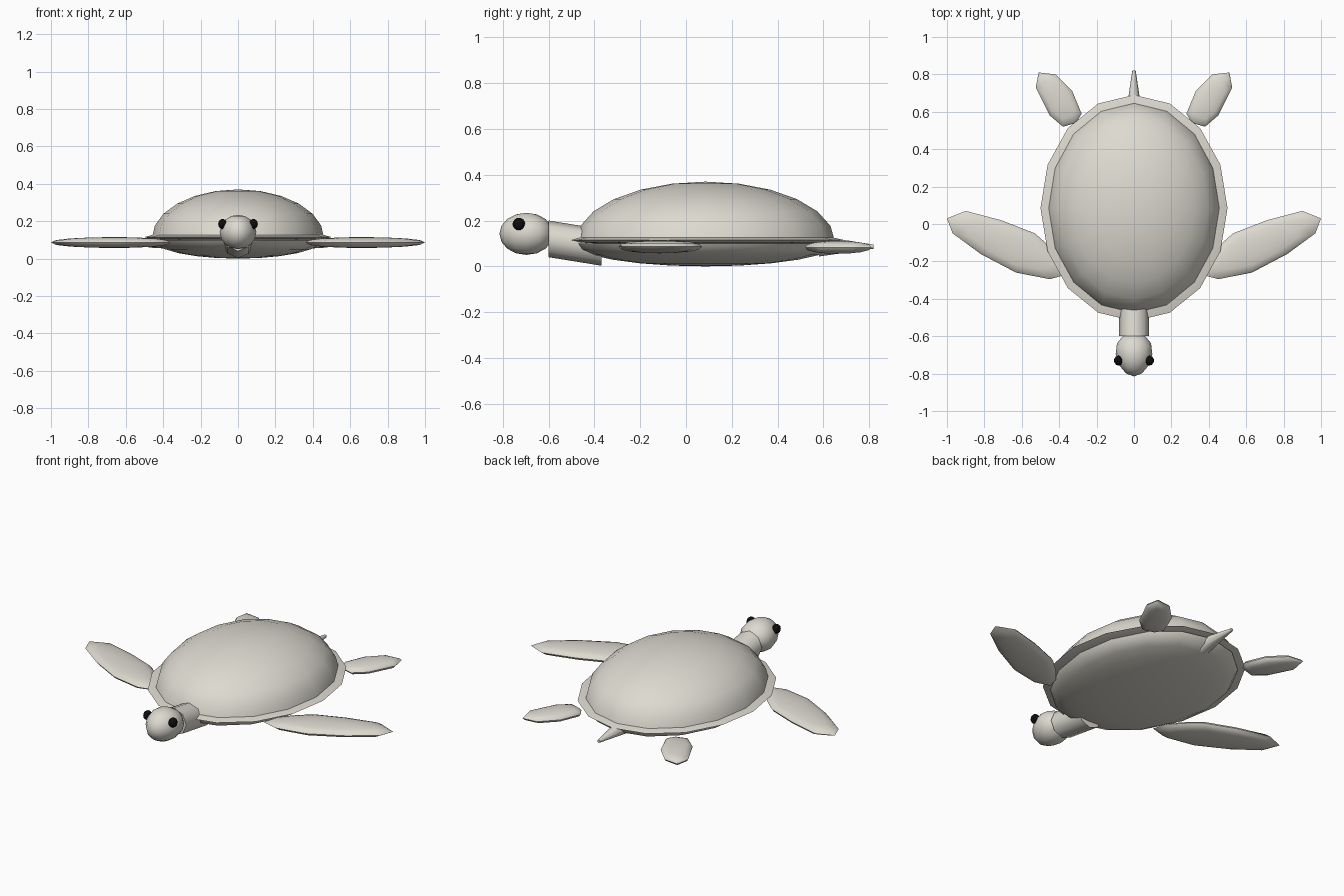
import bpy
import bmesh
import math
from mathutils import Vector, Matrix

cube = bpy.data.objects.get("Cube")
if cube:
    bpy.data.objects.remove(cube, do_unlink=True)


def make_material(name, color):
    mat = bpy.data.materials.new(name)
    mat.use_nodes = True
    mat.diffuse_color = color
    bsdf = next(n for n in mat.node_tree.nodes if n.type == "BSDF_PRINCIPLED")
    bsdf.inputs["Base Color"].default_value = color
    return mat


PALE = make_material("pale stone", (0.72, 0.70, 0.63, 1))
BLACK = make_material("black", (0.004, 0.004, 0.004, 1))


def finish(bm, name, mat):
    """Turn a bmesh into a smooth-shaded object that keeps hard edges."""
    bmesh.ops.recalc_face_normals(bm, faces=bm.faces)
    mesh = bpy.data.meshes.new(name)
    bm.to_mesh(mesh)
    bm.free()
    mesh.materials.append(mat)
    obj = bpy.data.objects.new(name, mesh)
    bpy.context.collection.objects.link(obj)
    bpy.ops.object.select_all(action="DESELECT")
    obj.select_set(True)
    bpy.context.view_layer.objects.active = obj
    bpy.ops.object.shade_smooth_by_angle(angle=math.radians(50))
    return obj


def ellipsoid(name, center, radii, segments, rings, mat=PALE, keep=0, taper=0):
    """Scaled sphere; keep=1/-1 leaves only the upper/lower half, taper narrows the front."""
    bm = bmesh.new()
    bmesh.ops.create_uvsphere(bm, u_segments=segments, v_segments=rings, radius=1)
    if keep:
        cut = [v for v in bm.verts if v.co.z * keep < -0.01]
        bmesh.ops.delete(bm, geom=cut, context="VERTS")
    for v in bm.verts:
        v.co.x *= 1 + taper * v.co.y
        v.co = Vector(a * r for a, r in zip(v.co, radii)) + Vector(center)
    return finish(bm, name, mat)


def tube(name, start, end, r1, r2, sides):
    """Straight capped tube along y whose end rings stay upright."""
    bm = bmesh.new()
    rings = []
    for center, r in ((start, r1), (end, r2)):
        ring = []
        for i in range(sides):
            a = math.tau * i / sides
            offset = Vector((r * math.sin(a), 0, r * math.cos(a)))
            ring.append(bm.verts.new(Vector(center) + offset))
        rings.append(ring)
        bm.faces.new(ring)
    for i in range(sides):
        j = (i + 1) % sides
        bm.faces.new((rings[0][i], rings[0][j], rings[1][j], rings[1][i]))
    return finish(bm, name, PALE)


def flipper(name, outline, side, z, thickness):
    """Lens-shaped paddle swelling from an outline towards its middle."""
    bm = bmesh.new()
    mid = sum((Vector(p) for p in outline), Vector((0, 0))) / len(outline)
    n = len(outline)

    def ring(scale, height):
        pts = [mid + (Vector(p) - mid) * scale for p in outline]
        return [bm.verts.new((side * p.x, p.y, z + height)) for p in pts]

    edge = ring(1, 0)
    for up in (1, -1):
        last = edge
        for scale, height in ((0.92, 0.45), (0.7, 0.75), (0.36, 0.95)):
            inner = ring(scale, up * height * thickness)
            for i in range(n):
                j = (i + 1) % n
                bm.faces.new((last[i], last[j], inner[j], inner[i]))
            last = inner
        tip = bm.verts.new((side * mid.x, mid.y, z + up * thickness))
        for i in range(n):
            bm.faces.new((last[i], last[(i + 1) % n], tip))
    finish(bm, name, PALE)


# Shell: dome, flat rim and belly
ellipsoid("upper_shell", (0, 0.085, 0.11), (0.46, 0.565, 0.26), 16, 12, keep=1)
ellipsoid("shell_rim", (0, 0.085, 0.115), (0.5, 0.605, 0.028), 16, 8)
ellipsoid("belly", (0, 0.085, 0.10), (0.45, 0.575, 0.10), 16, 12, keep=-1)

# Head, neck and tail
ellipsoid("head", (0, -0.697, 0.142), (0.098, 0.118, 0.092), 12, 8, taper=0.15)
tube("neck", (0, -0.6, 0.12), (0, -0.37, 0.083), 0.08, 0.08, 8)
tube("tail", (0, 0.58, 0.088), (0, 0.82, 0.086), 0.045, 0.009, 8)

# Paired parts
FRONT = [(1, 0.03), (0.9, 0.07), (0.71, 0.02), (0.53, -0.05), (0.45, -0.12),
         (0.38, -0.2), (0.36, -0.27), (0.45, -0.295), (0.63, -0.26),
         (0.82, -0.16), (0.97, -0.05)]
REAR = [(0.51, 0.81), (0.42, 0.80), (0.33, 0.71), (0.28, 0.59), (0.31, 0.54),
        (0.38, 0.52), (0.45, 0.58), (0.525, 0.73)]
REAR = [(x, y) for x, y in REAR]
for label, side in (("left", 1), ("right", -1)):
    flipper(label + "_front_flipper", FRONT, side, 0.086, 0.029)
    flipper(label + "_rear_flipper", REAR, side, 0.083, 0.028)
    ellipsoid(label + "_eye", (side * 0.083, -0.73, 0.185),
              (0.024, 0.027, 0.027), 10, 8, BLACK)
